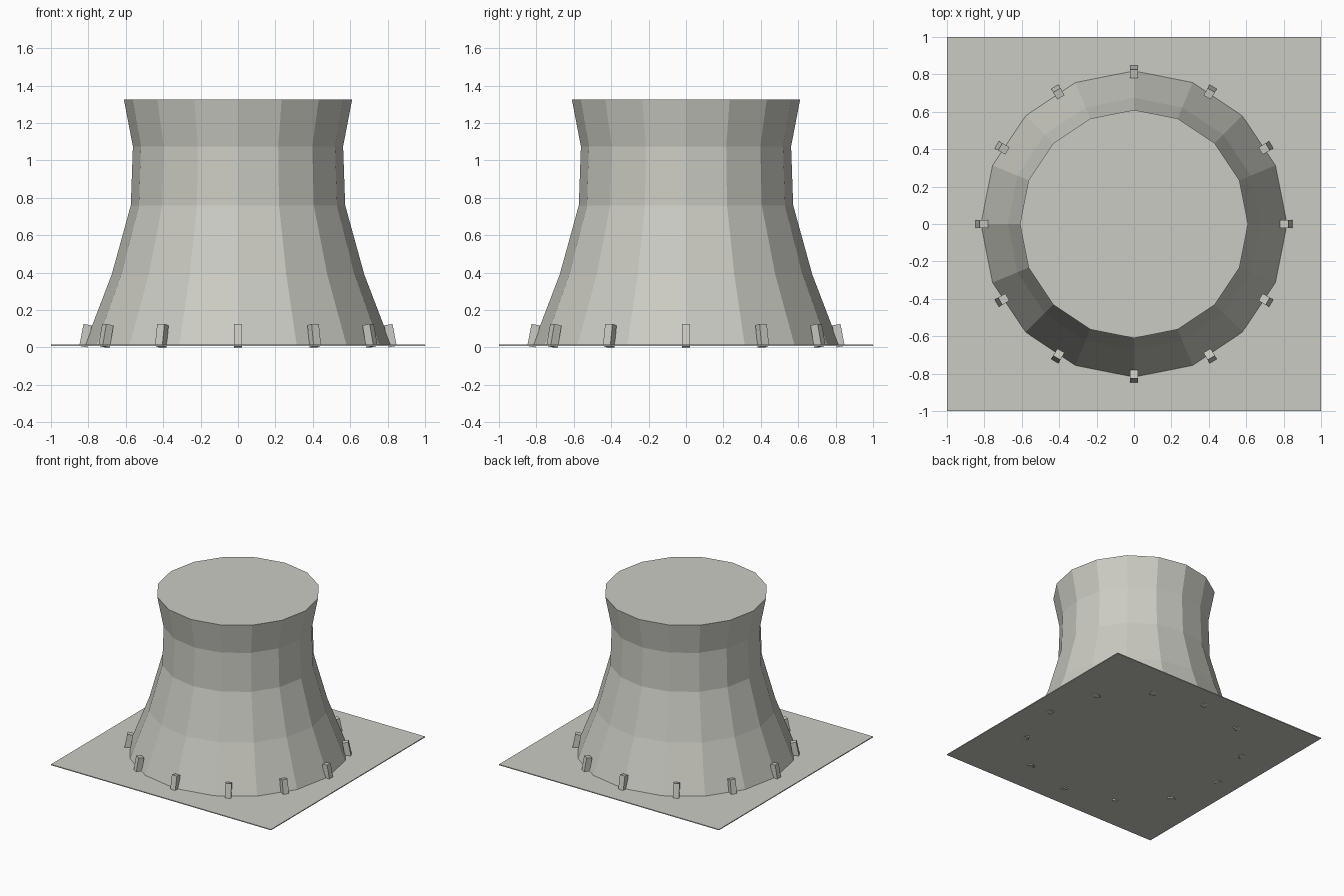
import bpy
import bmesh
from math import radians, cos, sin, tau
from mathutils import Matrix

cube = bpy.data.objects.get("Cube")
if cube:
    bpy.data.objects.remove(cube, do_unlink=True)

concrete = bpy.data.materials.new("pale_concrete")
concrete.use_nodes = True
colour = (0.60, 0.60, 0.55, 1)
concrete.diffuse_color = colour
concrete.node_tree.nodes["Principled BSDF"].inputs["Base Color"].default_value = colour


def add_object(name, bm):
    bmesh.ops.recalc_face_normals(bm, faces=bm.faces[:])
    mesh = bpy.data.meshes.new(name)
    bm.to_mesh(mesh)
    bm.free()
    mesh.materials.append(concrete)
    obj = bpy.data.objects.new(name, mesh)
    bpy.context.collection.objects.link(obj)
    return obj


def add_box(name, size, matrix):
    bm = bmesh.new()
    bmesh.ops.create_cube(bm, size=1, matrix=matrix @ Matrix.Diagonal((*size, 1)))
    return add_object(name, bm)


# Thin square ground slab
add_box("ground_slab", (2, 2, 0.007), Matrix.Translation((0, 0, 0.0125)))

# Faceted flared tower with a closed top
SIDES = 16
profile = [(0.82, 0.012), (0.675, 0.39), (0.573, 0.76), (0.562, 1.075), (0.61, 1.325)]
bm = bmesh.new()
rings = []
for radius, z in profile:
    rings.append([bm.verts.new((radius * cos(tau * i / SIDES),
                                radius * sin(tau * i / SIDES), z))
                  for i in range(SIDES)])
for low, high in zip(rings, rings[1:]):
    for i in range(SIDES):
        j = (i + 1) % SIDES
        bm.faces.new((low[i], low[j], high[j], high[i]))
bm.faces.new(rings[0][::-1])
bm.faces.new(rings[-1])
add_object("cooling_tower", bm)

# Ring of small support blocks leaning inward against the base
BLOCKS = 12
for i in range(BLOCKS):
    place = (Matrix.Rotation(tau * i / BLOCKS, 4, "Z")
             @ Matrix.Translation((0.815, 0, 0.063))
             @ Matrix.Rotation(radians(-11), 4, "Y"))
    add_box(f"support_block_{i + 1}", (0.045, 0.045, 0.12), place)
